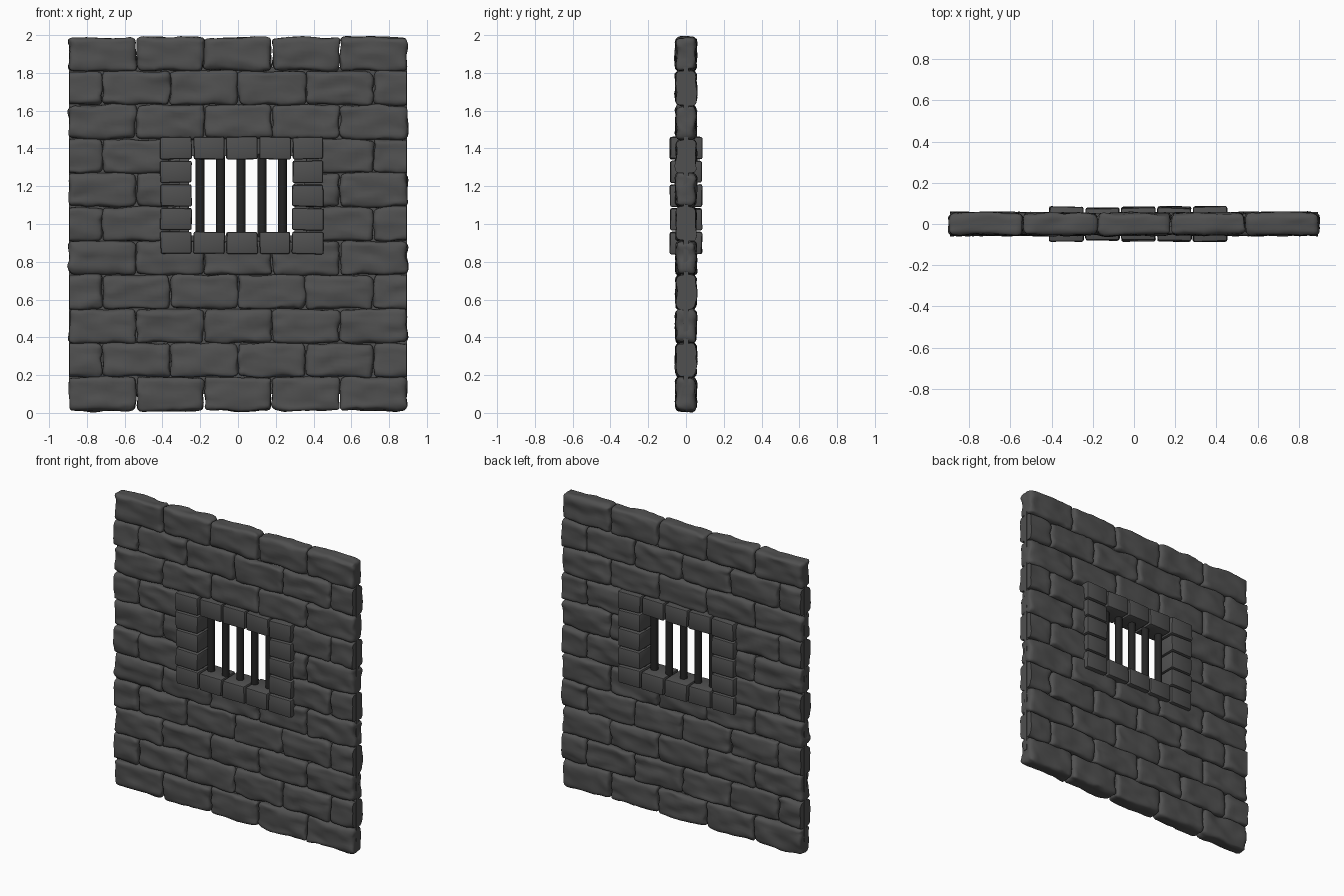
import bpy, bmesh, math, random
from mathutils import Vector, Matrix, noise

random.seed(4)
if "Cube" in bpy.data.objects:
    bpy.data.objects.remove(bpy.data.objects["Cube"], do_unlink=True)


def make_material(name, value):
    mat = bpy.data.materials.new(name)
    mat.use_nodes = True
    colour = (value, value, value, 1)
    mat.diffuse_color = colour
    mat.node_tree.nodes["Principled BSDF"].inputs["Base Color"].default_value = colour
    return mat


stone_grey = make_material("stone grey", 0.08)
iron_black = make_material("iron black", 0.018)


def finish(bm, name, mat, angle=40):
    bmesh.ops.recalc_face_normals(bm, faces=bm.faces)
    mesh = bpy.data.meshes.new(name)
    bm.to_mesh(mesh)
    bm.free()
    mesh.materials.append(mat)
    mesh.shade_smooth()
    mesh.set_sharp_from_angle(angle=math.radians(angle))
    obj = bpy.data.objects.new(name, mesh)
    bpy.context.collection.objects.link(obj)
    return obj


def add_box(bm, x0, x1, y0, y1, z0, z1):
    size = Matrix.Diagonal((x1 - x0, y1 - y0, z1 - z0, 1))
    centre = Matrix.Translation(((x0 + x1) / 2, (y0 + y1) / 2, (z0 + z1) / 2))
    return bmesh.ops.create_cube(bm, size=1, matrix=centre @ size)["verts"]


def rough_stone(name, x, z, keep_from, keep_to):
    """A rounded, uneven stone, cut flat where it runs past the kept span."""
    half = Vector((0.178, 0.052, 0.089))
    radius = 0.026
    bm = bmesh.new()
    bmesh.ops.create_cube(bm, size=2)
    bmesh.ops.subdivide_edges(bm, edges=bm.edges, cuts=12, use_grid_fill=True)
    seed = Vector([random.uniform(-50, 50) for _ in range(3)])
    for v in bm.verts:
        # Crowd the grid towards the edges, then round them off
        p = Vector([t * (1.35 - 0.35 * t * t) * h for t, h in zip(v.co, half)])
        core = Vector([max(radius - h, min(h - radius, t)) for t, h in zip(p, half)])
        if (p - core).length > 0:
            p = core + (p - core).normalized() * min(radius, (p - core).length)
        broad = noise.noise_vector(Vector((p.x * 9, p.y * 9, p.z * 16)) + seed)
        fine = noise.noise_vector(p * 34 + seed)
        p += broad * 0.012 + fine * 0.004
        v.co = p + Vector((x, 0, z))
        v.co.z = max(0, min(2, v.co.z))
    for limit, side in ((keep_from, -1), (keep_to, 1)):
        if limit is not None:
            bmesh.ops.bisect_plane(bm, geom=bm.verts[:] + bm.edges[:] + bm.faces[:],
                                   plane_co=(limit, 0, 0), plane_no=(side, 0, 0),
                                   clear_outer=True)
            rim = [e for e in bm.edges if e.is_boundary]
            if rim:
                bmesh.ops.holes_fill(bm, edges=rim)
    if bm.faces:
        finish(bm, name, stone_grey, 50)
    else:
        bm.free()


# Wall stones in eleven staggered courses, leaving out the window
PITCH_X, PITCH_Z = 0.359, 0.18
WALL_EDGE = 0.893
GAP_LEFT, GAP_RIGHT = -0.31, 0.35
for row in range(11):
    z = 0.1 + row * PITCH_Z
    staggered = row % 2 == 1
    window_row = 5 <= row <= 7
    for i in range(6 if staggered else 5):
        x = (i - (2.5 if staggered else 2)) * PITCH_X
        lo, hi = x - PITCH_X / 2, x + PITCH_X / 2
        start = -WALL_EDGE if staggered and i == 0 else None
        end = WALL_EDGE if staggered and i == 5 else None
        name = f"wall_stone_{row}_{i}"
        if window_row and hi > GAP_LEFT and lo < GAP_RIGHT:
            if lo < GAP_LEFT - 0.02:
                rough_stone(name + "_a", x, z, start, GAP_LEFT)
            if hi > GAP_RIGHT + 0.02:
                rough_stone(name + "_b", x, z, GAP_RIGHT, end)
        else:
            rough_stone(name, x, z, start, end)

# Thin mortar core around the opening
bm = bmesh.new()
for x0, x1, z0, z1 in ((-0.896, -0.26, 0.1, 1.83), (0.3, 0.896, 0.1, 1.83),
                       (-0.26, 0.3, 0.1, 0.94), (-0.26, 0.3, 1.36, 1.83)):
    add_box(bm, x0, x1, -0.014, 0.014, z0, z1)
finish(bm, "mortar_core", stone_grey)

# Window surround of cut blocks
for col in range(5):
    for row in range(5):
        if col in (0, 4) or row in (0, 4):
            x, z = -0.328 + col * 0.1745, 0.9 + row * 0.1255
            depth = 0.082 + random.uniform(-0.004, 0.004)
            bm = bmesh.new()
            add_box(bm, x - 0.082, x + 0.082, -depth, depth, z - 0.058, z + 0.058)
            bmesh.ops.bevel(bm, geom=bm.edges[:], offset=0.009, segments=2,
                            profile=0.5, affect="EDGES")
            for v in bm.verts:
                v.co += noise.noise_vector(v.co * 7) * 0.006
            finish(bm, f"window_block_{col}_{row}", stone_grey, 35)

# Iron bars
for i in range(5):
    bm = bmesh.new()
    bmesh.ops.create_cone(bm, cap_ends=True, segments=16, radius1=0.024, radius2=0.024,
                          depth=0.44,
                          matrix=Matrix.Translation((-0.201 + i * 0.109, 0, 1.15)))
    finish(bm, f"window_bar_{i}", iron_black)
